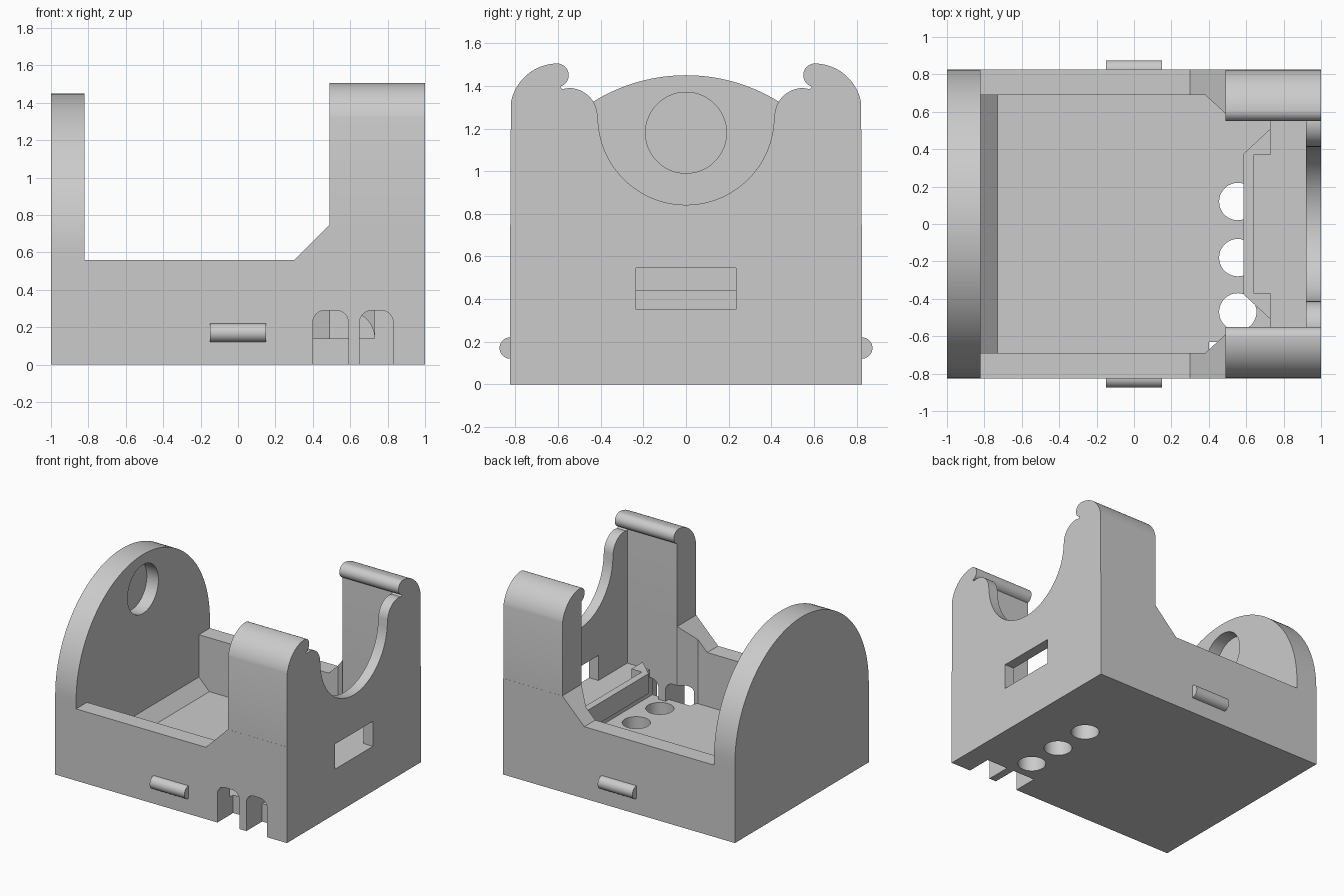
import bpy, bmesh, math

cube = bpy.data.objects.get("Cube")
if cube:
    bpy.data.objects.remove(cube, do_unlink=True)

grey = bpy.data.materials.new("light_grey")
grey.use_nodes = True
grey.diffuse_color = (0.6, 0.6, 0.6, 1)
grey.node_tree.nodes["Principled BSDF"].inputs["Base Color"].default_value = (0.6, 0.6, 0.6, 1)


def prism(name, pts, axis, a, b):
    """Extrude a 2D outline along an axis from a to b."""
    place = {"x": lambda u, v, d: (d, u, v),
             "y": lambda u, v, d: (u, d, v),
             "z": lambda u, v, d: (u, v, d)}[axis]
    bm = bmesh.new()
    lo = [bm.verts.new(place(u, v, a)) for u, v in pts]
    hi = [bm.verts.new(place(u, v, b)) for u, v in pts]
    bm.faces.new(lo)
    bm.faces.new(hi)
    n = len(pts)
    for i in range(n):
        j = (i + 1) % n
        bm.faces.new((lo[i], lo[j], hi[j], hi[i]))
    bmesh.ops.recalc_face_normals(bm, faces=bm.faces)
    mesh = bpy.data.meshes.new(name)
    bm.to_mesh(mesh)
    bm.free()
    mesh.materials.append(grey)
    ob = bpy.data.objects.new(name, mesh)
    bpy.context.collection.objects.link(ob)
    return ob


def box(name, x, y, z):
    return prism(name, [(x[0], y[0]), (x[1], y[0]), (x[1], y[1]), (x[0], y[1])], "z", *z)


def arc(cu, cv, r, start, end, n=16):
    angles = [math.radians(start + (end - start) * i / n) for i in range(n + 1)]
    return [(cu + r * math.cos(t), cv + r * math.sin(t)) for t in angles]


def mirror_u(pts):
    return [(-u, v) for u, v in reversed(pts)]


def combine(target, tool, operation):
    """Apply a boolean and discard the tool."""
    mod = target.modifiers.new("combine", "BOOLEAN")
    mod.operation, mod.solver, mod.object = operation, "EXACT", tool
    graph = bpy.context.evaluated_depsgraph_get()
    mesh = bpy.data.meshes.new_from_object(target.evaluated_get(graph))
    target.modifiers.clear()
    target.data = mesh
    bpy.data.objects.remove(tool, do_unlink=True)


def add(tool):
    combine(body, tool, "UNION")


def cut(tool, target=None):
    combine(target or body, tool, "DIFFERENCE")


# Tray with low sides that step up to the clip end
body = prism("cradle_body", [(-1, 0), (1, 0), (1, 0.75), (0.49, 0.75), (0.3, 0.56), (-1, 0.56)],
             "y", -0.825, 0.825)
half = [(0.92, 0.59), (0.49, 0.59), (0.38, 0.69), (-0.82, 0.69)]
cut(prism("cavity", half + [(x, -y) for x, y in reversed(half)], "z", 0.14, 2))

# Arched end wall with a blind round socket
add(prism("arched_wall", [(0.825, 0.3)] + arc(0, 0.625, 0.825, 0, 180, 64) + [(-0.825, 0.3)],
          "x", -1, -0.82))
cut(prism("socket", arc(0, 1.18, 0.19, 0, 354, 59), "x", -0.92, -0.7))
add(prism("floor_chamfer", [(-0.9, 0.1), (-0.69, 0.1), (-0.82, 0.23), (-0.9, 0.23)],
          "y", -0.75, 0.75))

# Clip towers with a rounded back and an inward roll
clip = arc(0.602, 1.282, 0.223, 10, 88) + arc(0.605, 1.45, 0.055, 90, 255)
tower = [(0.825, 0.6)] + clip + [(0.59, 1.385), (0.59, 0.6)]
add(prism("back_tower", tower, "x", 0.49, 1))
add(prism("front_tower", mirror_u(tower), "x", 0.49, 1))

# Thin end wall with a scooped opening between the towers
scoop = ([(0.825, 0.6)] + clip + [(0.58, 1.385)]
         + arc(0.55, 1.255, 0.135, 90, 180) + arc(0, 1.255, 0.413, -2, -90, 32))
# Open the lower wall to the full scoop outline
add(prism("scooped_wall", scoop + mirror_u(scoop)[1:], "x", 0.92, 1))

# Raised shelf and the overhanging lip with a cove beneath
add(box("shelf", (0.73, 0.95), (-0.65, 0.65), (0.1, 0.35)))
lip = prism("lip", [(0.585, -0.375), (0.73, -0.51), (0.8, -0.51),
                    (0.8, 0.51), (0.73, 0.51), (0.585, 0.375)], "z", 0.1, 0.44)
cut(prism("cove", [(0.5, 0.05), (0.73, 0.05)] + arc(0.585, 0.14, 0.145, 0, 90)
          + [(0.5, 0.285)], "y", -0.7, 0.7), lip)
cut(box("lip_recess", (0.64, 0.9), (-0.37, 0.37), (0.35, 0.6)), lip)
cut(box("lip_trim", (0.73, 0.9), (-0.7, 0.7), (0.35, 0.6)), lip)
add(lip)

# Window in the end wall
cut(box("window", (0.85, 1.1), (-0.235, 0.235), (0.35, 0.545)))

# Round holes through the floor
for y in (0.12, -0.18, -0.47):
    cut(prism("floor_hole", arc(0.555, y, 0.1, 0, 350, 35), "z", -0.1, 0.2))

# Two round-topped cable slots in the front
for left, right in ((0.4, 0.59), (0.65, 0.83)):
    r = 0.065
    slot = ([(left, -0.1), (right, -0.1)] + arc(right - r, 0.29 - r, r, 0, 90, 8)
            + arc(left + r, 0.29 - r, r, 90, 180, 8))
    cut(prism("slot", slot, "y", -1, -0.63))
    inner = []
    for x, z in slot:
        p = (min(x, 0.73), max(z, 0.14))
        if p not in inner:
            inner.append(p)
    cut(prism("slot_inner", inner, "y", -0.7, -0.56))

# Rounded snap pegs on both sides
for y in (-0.825, 0.825):
    add(prism("snap_peg", arc(y, 0.17, 0.05, 0, 350, 35), "x", -0.15, 0.15))

bpy.ops.object.select_all(action="DESELECT")
body.select_set(True)
bpy.context.view_layer.objects.active = body
bpy.ops.object.shade_smooth_by_angle(angle=math.radians(25))
